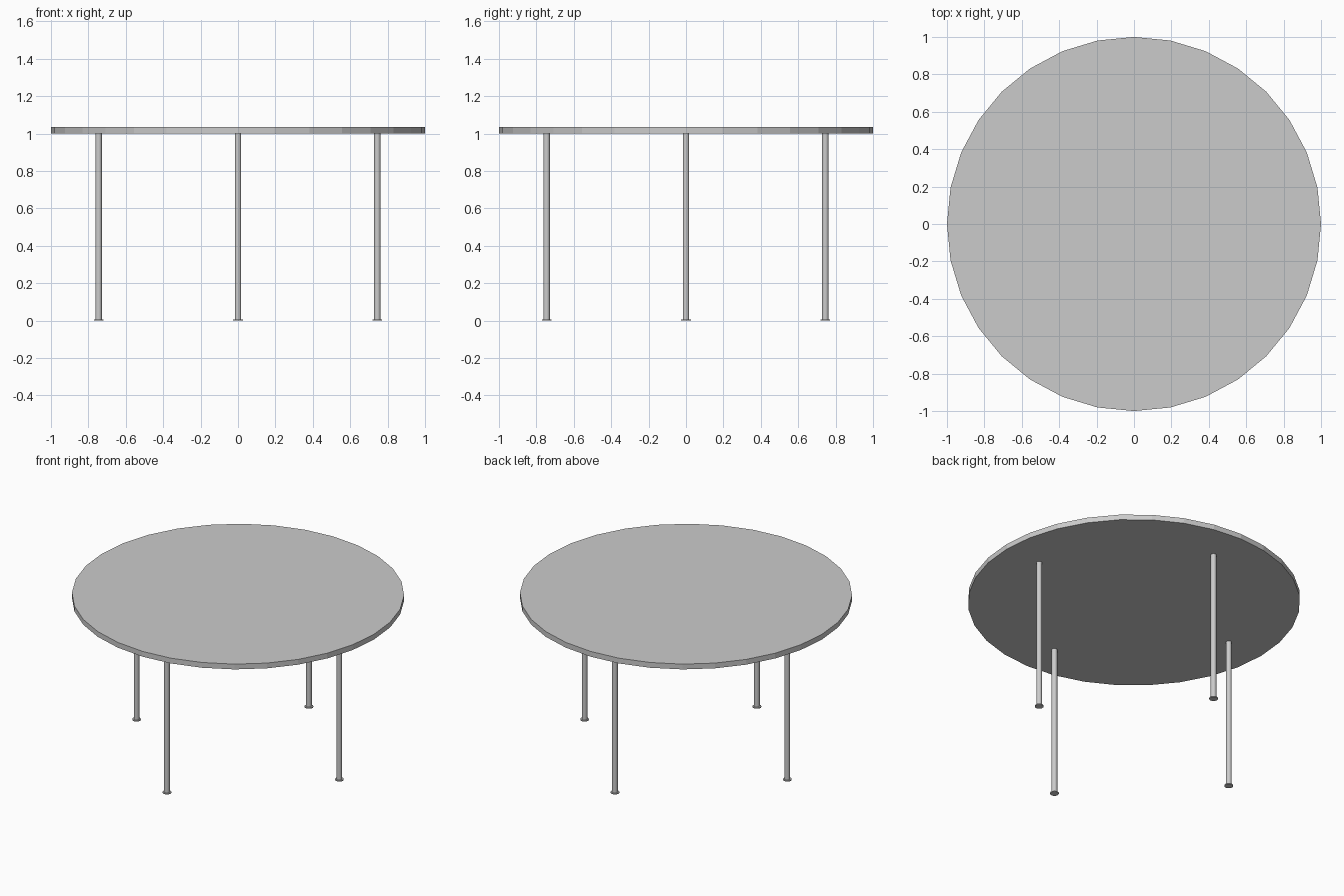
import bpy
import math

if "Cube" in bpy.data.objects:
    bpy.data.objects.remove(bpy.data.objects["Cube"])


def cylinder(name, radius, z0, z1, x=0, y=0, sides=32, smooth=False):
    bpy.ops.mesh.primitive_cylinder_add(vertices=sides, radius=radius, depth=z1 - z0,
                                        location=(x, y, (z0 + z1) / 2))
    obj = bpy.context.object
    obj.name = name
    if smooth:
        bpy.ops.object.shade_smooth_by_angle(angle=math.radians(40))
    return obj


TOP_BOTTOM, TOP_SURFACE = 1.0, 1.035
LEG_OFFSET, LEG_RADIUS = 0.745, 0.017
FOOT_RADIUS, FOOT_HEIGHT = 0.026, 0.006

# Round faceted table top
cylinder("table_top", 1.0, TOP_BOTTOM, TOP_SURFACE)

# Four slim legs, each standing on a thin disc foot
for side, dx, dy in (("front", 0, -1), ("back", 0, 1), ("left", -1, 0), ("right", 1, 0)):
    x, y = dx * LEG_OFFSET, dy * LEG_OFFSET
    cylinder(side + "_leg", LEG_RADIUS, FOOT_HEIGHT, TOP_BOTTOM, x, y, smooth=True)
    cylinder(side + "_foot", FOOT_RADIUS, 0, FOOT_HEIGHT, x, y, smooth=True)
